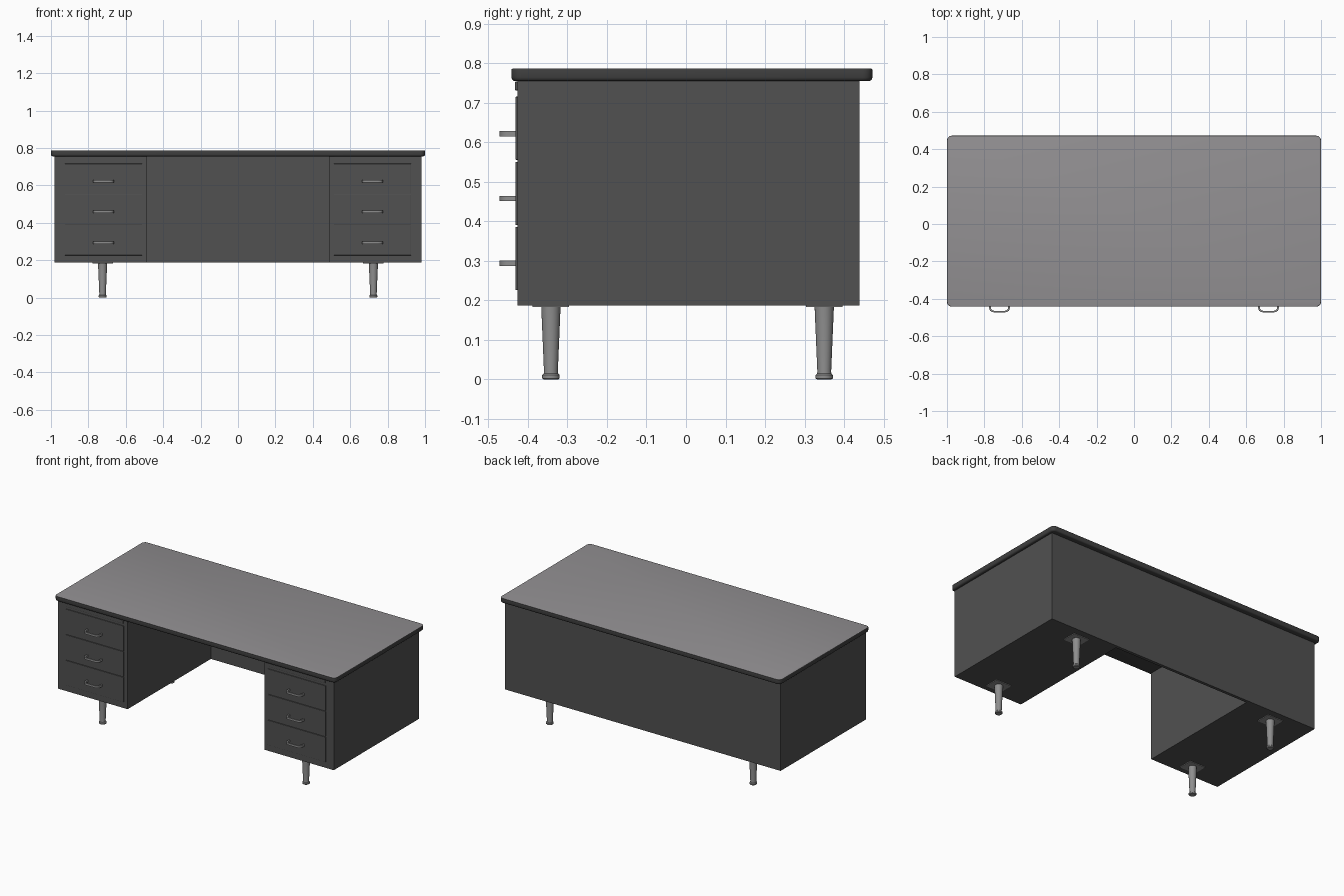
import bpy, bmesh, math
from mathutils import Matrix

if "Cube" in bpy.data.objects:
    bpy.data.objects.remove(bpy.data.objects["Cube"])


def material(name, r, g, b):
    m = bpy.data.materials.new(name)
    m.diffuse_color = (r, g, b, 1)
    m.use_nodes = True
    m.node_tree.nodes["Principled BSDF"].inputs["Base Color"].default_value = m.diffuse_color
    return m


BODY = material("dark grey steel", 0.082, 0.082, 0.082)
EDGE = material("charcoal edging", 0.05, 0.05, 0.05)
TOP = material("grey laminate", 0.29, 0.28, 0.29)
METAL = material("brushed metal", 0.27, 0.27, 0.27)


def finish(bm, name, mats, smooth=False):
    bmesh.ops.recalc_face_normals(bm, faces=bm.faces[:])
    me = bpy.data.meshes.new(name)
    bm.to_mesh(me)
    bm.free()
    for m in mats:
        me.materials.append(m)
    ob = bpy.data.objects.new(name, me)
    bpy.context.collection.objects.link(ob)
    if smooth:
        bpy.ops.object.select_all(action='DESELECT')
        ob.select_set(True)
        bpy.context.view_layer.objects.active = ob
        bpy.ops.object.shade_smooth_by_angle(angle=math.radians(35))
    return ob


def box_bm(x0, x1, y0, y1, z0, z1):
    bm = bmesh.new()
    mat = Matrix.Translation(((x0 + x1) / 2, (y0 + y1) / 2, (z0 + z1) / 2)) @ \
        Matrix.Diagonal((x1 - x0, y1 - y0, z1 - z0, 1))
    bmesh.ops.create_cube(bm, size=1, matrix=mat)
    return bm


def box(name, mat, *dims, bevel=0):
    bm = box_bm(*dims)
    if bevel:
        bmesh.ops.bevel(bm, geom=bm.edges[:], offset=bevel, segments=2,
                        profile=0.5, affect='EDGES')
    return finish(bm, name, [mat])


def prism(name, mat, outline, z0, z1, smooth=False):
    bm = bmesh.new()
    f = bm.faces.new([bm.verts.new((x, y, z0)) for x, y in outline])
    r = bmesh.ops.extrude_face_region(bm, geom=[f])
    bmesh.ops.translate(bm, vec=(0, 0, z1 - z0),
                        verts=[v for v in r['geom'] if isinstance(v, bmesh.types.BMVert)])
    return finish(bm, name, [mat], smooth)


# Body: two pedestals joined by the thin back panel
OUT, INN, FRONT, BACK = 0.981, 0.487, -0.427, 0.439
prism("desk_body", BODY,
      [(-OUT, FRONT), (-INN, FRONT), (-INN, 0.42), (INN, 0.42),
       (INN, FRONT), (OUT, FRONT), (OUT, BACK), (-OUT, BACK)], 0.187, 0.757)

# Desktop: rounded corners, dark edging, lighter writing surface
bm = box_bm(-1, 1, -0.442, 0.472, 0.755, 0.787)
upright = [e for e in bm.edges if abs(e.verts[0].co.z - e.verts[1].co.z) > 0.01]
bmesh.ops.bevel(bm, geom=upright, offset=0.025, segments=5, profile=0.5, affect='EDGES')
for z, off in ((0.755, 0.01), (0.787, 0.004)):
    rim = [e for e in bm.edges if all(abs(v.co.z - z) < 1e-4 for v in e.verts)]
    bmesh.ops.bevel(bm, geom=rim, offset=off, segments=3, profile=0.5, affect='EDGES')
bm.normal_update()
for f in bm.faces:
    f.material_index = 1 if f.normal.z > 0.9 else 0
finish(bm, "desktop", [EDGE, TOP], smooth=True)


def handle(name, cx, z):
    # Bowed pull: flat strip bent forward from the drawer front
    half = [(0.056, -0.428), (0.055, -0.452), (0.051, -0.463), (0.042, -0.470), (0.030, -0.472)]
    inner = [(0.047, -0.428), (0.046, -0.450), (0.043, -0.457), (0.037, -0.462), (0.029, -0.464)]
    outline = half + [(-x, y) for x, y in reversed(half)] + \
        [(-x, y) for x, y in inner] + list(reversed(inner))
    prism(name, METAL, [(cx + x, y) for x, y in outline], z - 0.0065, z + 0.0065, True)


def leg(name, cx, cy):
    # Tapered leg with a flared foot, turned from a profile
    prof = [(0, 0), (0.018, 0), (0.022, 0.003), (0.022, 0.011), (0.018, 0.015),
            (0.0175, 0.02), (0.0245, 0.185), (0, 0.185)]
    bm = bmesh.new()
    vs = [bm.verts.new((cx + r, cy, z)) for r, z in prof]
    es = [bm.edges.new(p) for p in zip(vs, vs[1:])]
    bmesh.ops.spin(bm, geom=vs + es, cent=(cx, cy, 0), axis=(0, 0, 1),
                   angle=math.tau, steps=24, use_duplicate=False)
    bmesh.ops.remove_doubles(bm, verts=bm.verts[:], dist=1e-5)
    finish(bm, name, [METAL], smooth=True)


for side, s in (("left", -1), ("right", 1)):
    cx = s * 0.719
    # Pull-out writing board above the drawers
    box(side + "_pullout_board", BODY, cx - 0.204, cx + 0.204, -0.433, -0.40, 0.732, 0.754, bevel=0.002)
    # Three drawers with handles
    for i, (z0, z1, hz) in enumerate(((0.556, 0.716, 0.622), (0.391, 0.551, 0.458), (0.226, 0.386, 0.294))):
        box(f"{side}_drawer_{i + 1}", BODY, cx - 0.206, cx + 0.206, -0.4315, -0.40, z0, z1, bevel=0.0015)
        handle(f"{side}_handle_{i + 1}", cx, hz)
    # Legs and mounting plates
    for end, cy in (("front", -0.342), ("back", 0.35)):
        lx = s * 0.724
        leg(f"{end}_{side}_leg", lx, cy)
        box(f"{end}_{side}_leg_plate", METAL, lx - 0.055, lx + 0.055, cy - 0.046, cy + 0.046, 0.183, 0.189)
